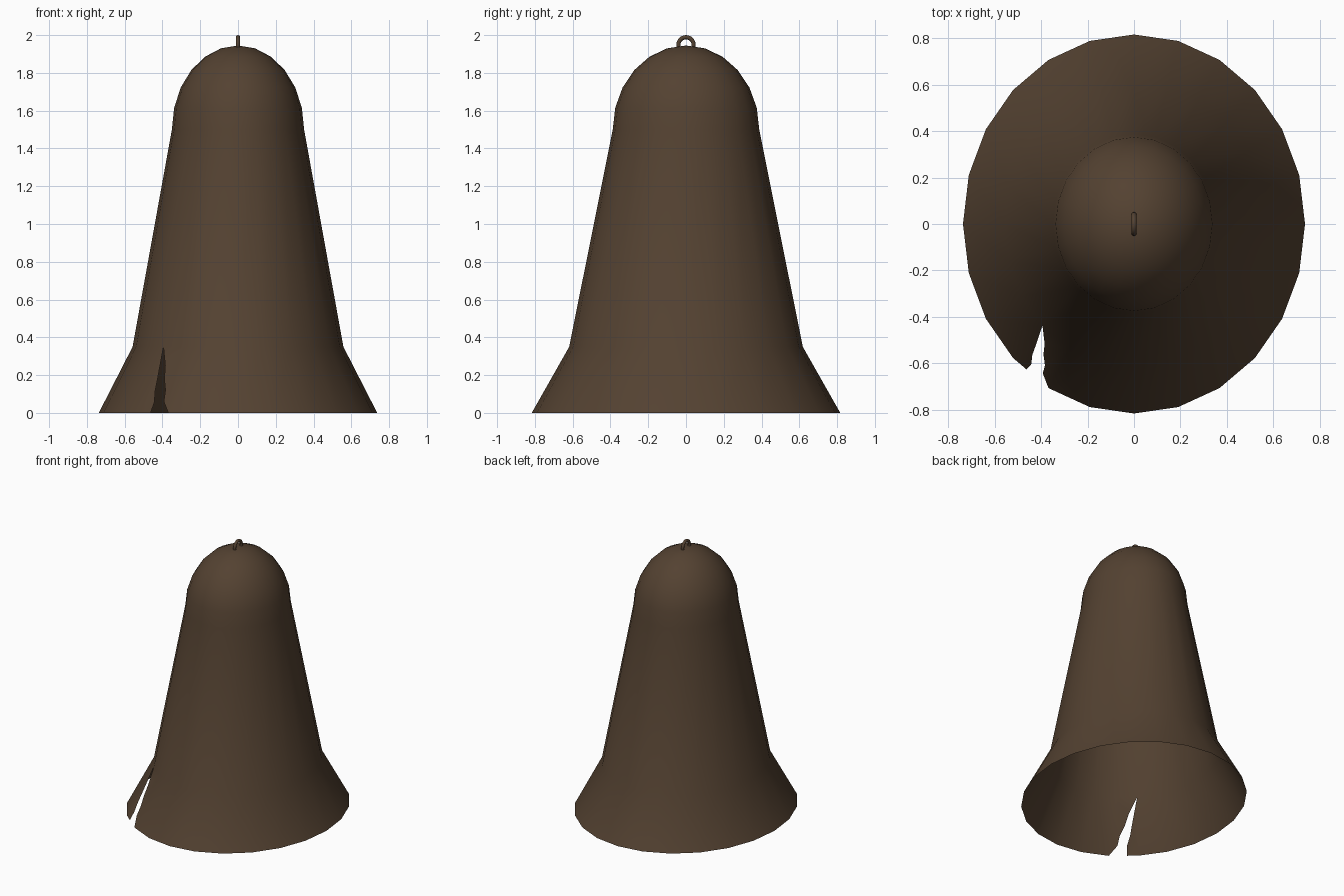
import bpy, bmesh, math
from mathutils import Vector

if "Cube" in bpy.data.objects:
    bpy.data.objects.remove(bpy.data.objects["Cube"])

SIDES = 24
RATIO = 1.108          # depth / width of the oval bell

bronze = bpy.data.materials.new("dark bronze")
bronze.diffuse_color = (0.088, 0.054, 0.031, 1)
bronze.use_nodes = True
bronze.node_tree.nodes["Principled BSDF"].inputs["Base Color"].default_value = bronze.diffuse_color


def finish(name, bm):
    me = bpy.data.meshes.new(name)
    bm.to_mesh(me)
    bm.free()
    ob = bpy.data.objects.new(name, me)
    bpy.context.collection.objects.link(ob)
    me.materials.append(bronze)
    bpy.ops.object.select_all(action='DESELECT')
    ob.select_set(True)
    bpy.context.view_layer.objects.active = ob
    bpy.ops.object.shade_smooth_by_angle(angle=math.radians(35))
    return ob


def ring_point(r, z, i):
    a = 2 * math.pi * i / SIDES
    return Vector((r * math.cos(a), r * RATIO * math.sin(a), z))


# Bell shell: flared lip, tapered waist, ellipsoid crown
profile = [(0.737, 0), (0.558, 0.35), (0.35, 1.5)]
for k in range(1, 6):
    a = math.radians(15 * k)
    profile.append((0.35 * math.cos(a), 1.5 + 0.445 * math.sin(a)))

bm = bmesh.new()
rings = [[bm.verts.new(ring_point(r, z, i)) for i in range(SIDES)] for r, z in profile]
CRACKED = 15           # lip panel that carries the crack
for j in range(len(rings) - 1):
    for i in range(SIDES):
        if j == 0 and i == CRACKED:
            continue
        n = (i + 1) % SIDES
        bm.faces.new((rings[j][i], rings[j][n], rings[j + 1][n], rings[j + 1][i]))
top = bm.verts.new((0, 0, 1.945))
for i in range(SIDES):
    bm.faces.new((rings[-1][i], rings[-1][(i + 1) % SIDES], top))

# Cracked lip panel: two jagged pieces either side of the gap
bl, br = rings[0][CRACKED], rings[0][CRACKED + 1]
tl, tr = rings[1][CRACKED], rings[1][CRACKED + 1]


def on_panel(x, z):
    p, q = bl.co.lerp(tl.co, z / 0.35), br.co.lerp(tr.co, z / 0.35)
    return bm.verts.new(p.lerp(q, (x - p.x) / (q.x - p.x)))


left = [on_panel(x, z) for x, z in [(-0.463, 0), (-0.443, 0.055), (-0.438, 0.12), (-0.424, 0.19)]]
right = [on_panel(x, z) for x, z in [(-0.385, 0.25), (-0.39, 0.18), (-0.384, 0.12), (-0.393, 0.06)]]
pieces = [bm.faces.new([bl] + left + [tl]),
          bm.faces.new([tl] + right + [br, tr])]
bmesh.ops.triangulate(bm, faces=pieces)
finish("bell_shell", bm)

# Hanging loop: small ring standing in the crown
bpy.ops.mesh.primitive_torus_add(major_radius=0.04, minor_radius=0.011, major_segments=24,
                                 minor_segments=10, location=(0, 0, 1.949),
                                 rotation=(0, math.pi / 2, 0))
loop = bpy.context.object
loop.name = "hanging_loop"
loop.data.materials.append(bronze)
bpy.ops.object.shade_smooth_by_angle(angle=math.radians(60))
